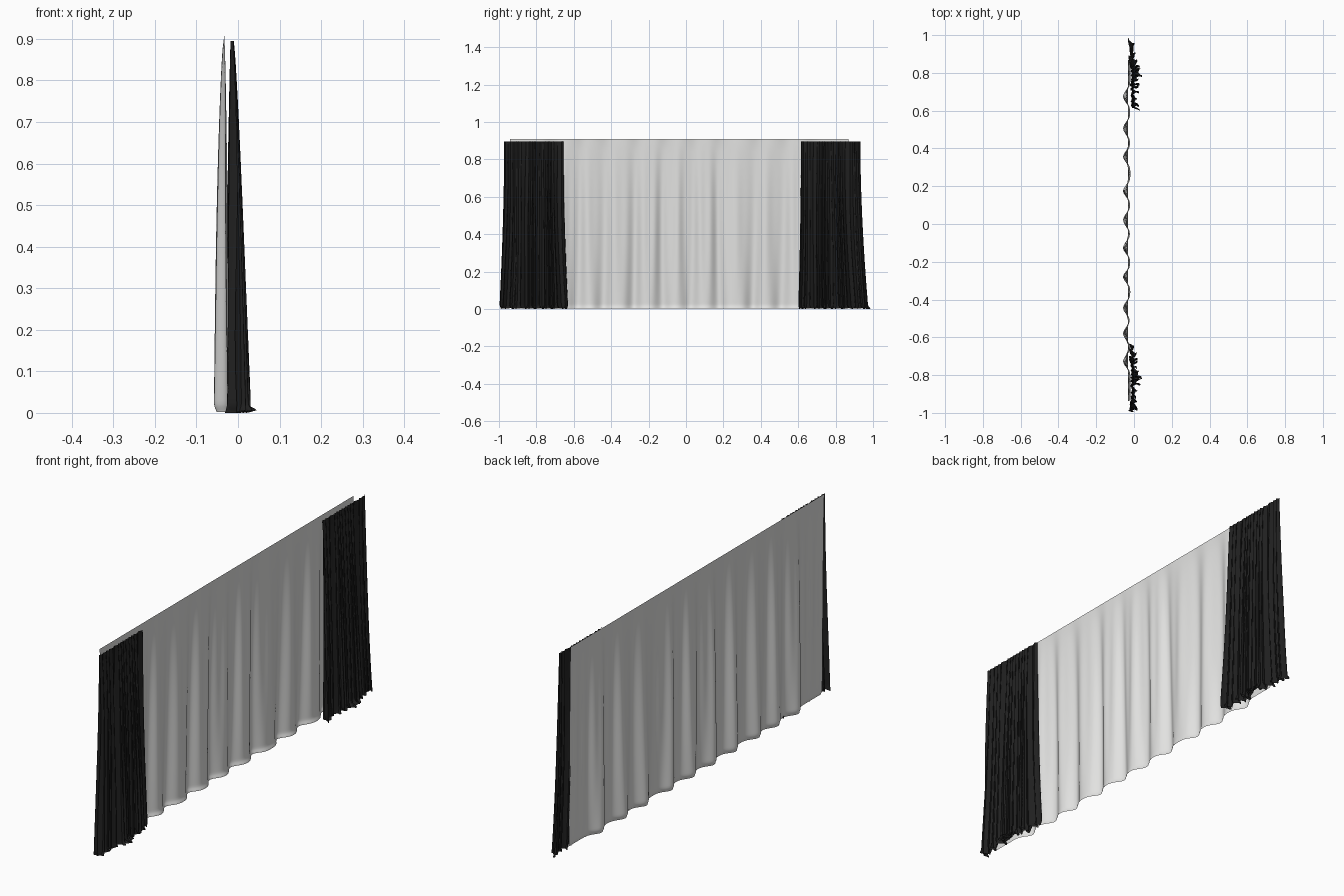
import bpy, bmesh
from math import sin, cos, pi, exp

cube = bpy.data.objects.get("Cube")
if cube:
    bpy.data.objects.remove(cube, do_unlink=True)


def material(name, rgb, rough):
    m = bpy.data.materials.new(name)
    m.use_nodes = True
    col = (*rgb, 1.0)
    m.diffuse_color = col
    bsdf = m.node_tree.nodes["Principled BSDF"]
    bsdf.inputs["Base Color"].default_value = col
    bsdf.inputs["Roughness"].default_value = rough
    return m


white = material("sheer white", (0.76, 0.76, 0.75), 0.8)
black = material("drape black", (0.014, 0.014, 0.014), 0.9)


def cloth(name, cols, rows, point, mat):
    """Smooth sheet; point(u, t) with u across and t = 0 at hem, 1 at top."""
    bm = bmesh.new()
    grid = []
    for r in range(rows + 1):
        t = (r / rows) ** 1.6          # finer rows towards the hem
        grid.append([bm.verts.new(point(c / cols, t)) for c in range(cols + 1)])
    for low, high in zip(grid, grid[1:]):
        for c in range(cols):
            face = bm.faces.new((low[c], low[c + 1], high[c + 1], high[c]))
            face.smooth = True
    me = bpy.data.meshes.new(name)
    bm.to_mesh(me)
    bm.free()
    me.materials.append(mat)
    ob = bpy.data.objects.new(name, me)
    bpy.context.collection.objects.link(ob)
    return ob


def bell(d, width):
    return exp(-(d / width) ** 2)


# Sheer panel: broad soft folds that fade into the straight top edge
FOLDS = (-0.72, -0.58, -0.45, -0.28, -0.12, 0.02, 0.17, 0.36, 0.51, 0.67)


def sheer_point(u, t):
    y = -0.94 + 1.81 * u
    fall = (1 - t) ** 0.55
    bulge = min(1, sum(bell(y - f, 0.04) for f in FOLDS))
    pleats = 0.0025 * sin(95 * y + 2 * sin(9 * y)) * sin(pi * t)
    hem = bell(t, 0.012)
    x = -0.033 + fall * (0.008 - 0.033 * bulge) + pleats + 0.006 * hem
    return (x, y + 0.006 * fall * sin(11 * y), 0.002 + 0.906 * t)


cloth("sheer_panel", 300, 44, sheer_point, white)


# Side drapes: tight gathered folds, widening to a spilling hem
def drape(name, top, bottom, seed, sway, spill):
    def point(u, t):
        fall = (1 - t) ** 0.8
        spread = (1 - t) ** 1.8
        a = top[0] + (bottom[0] - top[0]) * spread
        b = top[1] + (bottom[1] - top[1]) * spread
        phase = 2 * pi * (14 * u + 0.35 * sin(9 * u + seed) + 0.2 * sin(23 * u + 2 * seed))
        phase += 0.5 * sin(5 * t + 12 * u + seed)
        depth = 0.004 + fall * (0.013 + 0.006 * sin(17 * u + seed))
        hem = bell(t, 0.014)
        edge = min(1, u * 18, (1 - u) * 18)
        x = -0.014 + 0.015 * fall + depth * sin(phase) + fall * sway(u)
        y = a + (b - a) * u + edge * (0.003 + 0.004 * fall) * sin(2 * phase)
        # cloth pooling on the floor
        x += hem * (0.004 * cos(phase * 0.5 + seed) + 0.022 * bell(y - spill, 0.035))
        y += hem * 0.008 * sin(phase * 0.5) + hem * 0.014 * bell(u - 1, 0.03) * (spill > 0)
        z = 0.895 * t + 0.003 * hem * (1 + sin(phase)) * edge
        return (x, y, z)

    return cloth(name, 280, 44, point, black)


drape("front_drape", (-0.972, -0.655), (-0.998, -0.63), 0.7,
      lambda u: -0.006 + 0.012 * sin(pi * u) - 0.008 * u, -0.81)
drape("rear_drape", (0.615, 0.932), (0.6, 0.975), 2.1,
      lambda u: 0.009 - 0.025 * u + 0.012 * bell(u - 0.55, 0.13), 0.8)
